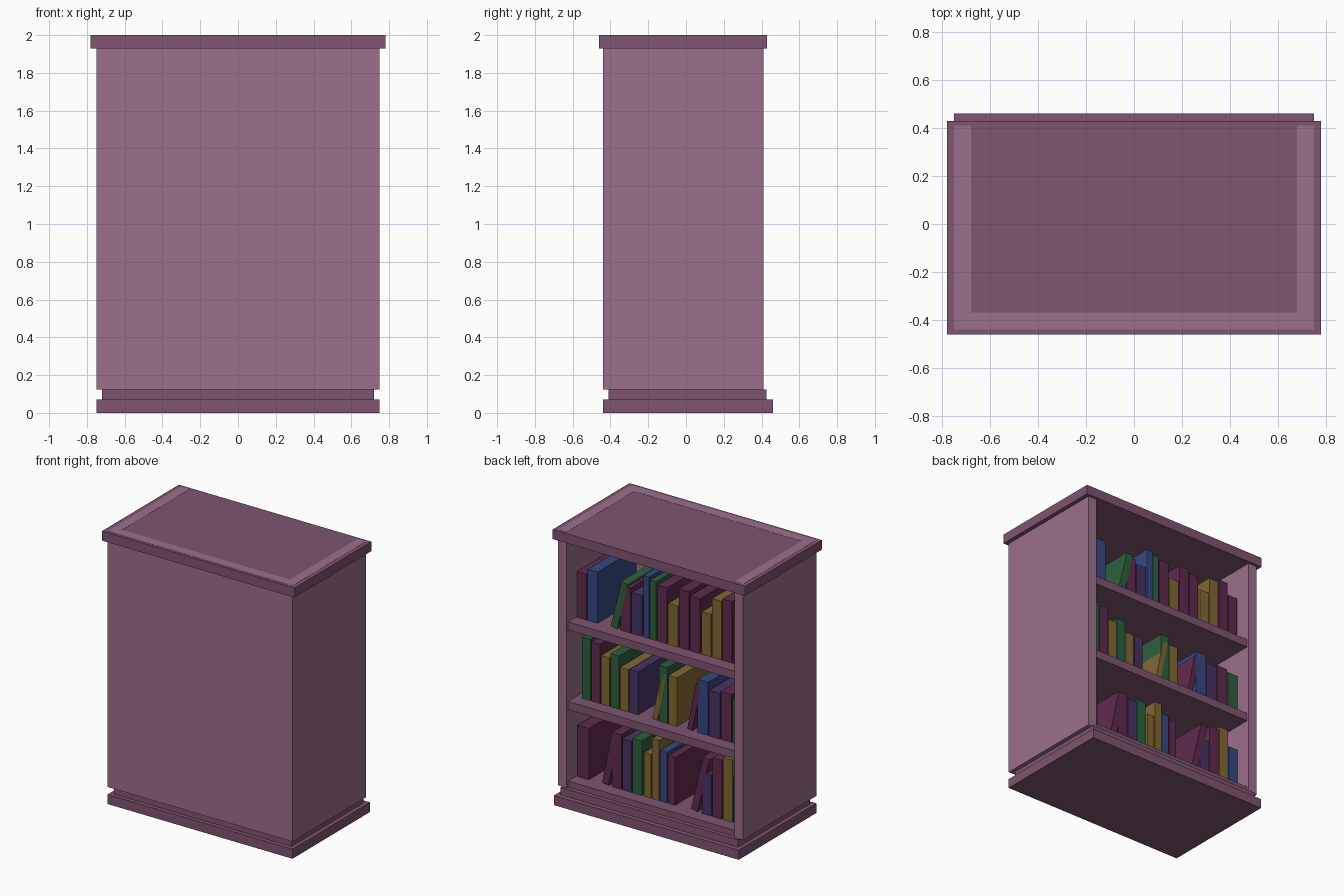
import bpy, bmesh
from mathutils import Matrix, Vector

if "Cube" in bpy.data.objects:
    bpy.data.objects.remove(bpy.data.objects["Cube"])


def material(name, rgb):
    m = bpy.data.materials.new(name)
    m.diffuse_color = (*rgb, 1)
    m.use_nodes = True
    m.node_tree.nodes["Principled BSDF"].inputs["Base Color"].default_value = m.diffuse_color
    return m


MATS = {
    "body": material("light_wood", (0.33, 0.16, 0.26)),
    "trim": material("dark_wood", (0.21, 0.09, 0.16)),
    "m": material("maroon_cover", (0.115, 0.024, 0.076)),
    "b": material("blue_cover", (0.037, 0.065, 0.22)),
    "g": material("green_cover", (0.026, 0.115, 0.048)),
    "y": material("yellow_cover", (0.22, 0.14, 0.032)),
    "p": material("purple_cover", (0.065, 0.032, 0.127)),
}


def box(name, lo, hi, mat, lean=0.0):
    """Box between two corners; lean tips it toward -x about its lower -x edge."""
    lo, hi = Vector(lo), Vector(hi)
    size, mid = hi - lo, (lo + hi) / 2
    pivot = Vector((lo.x, mid.y, lo.z))
    bm = bmesh.new()
    bmesh.ops.create_cube(bm, size=1)
    bm.transform(Matrix.Translation(mid - pivot) @ Matrix.Diagonal((*size, 1)))
    mesh = bpy.data.meshes.new(name)
    bm.to_mesh(mesh)
    bm.free()
    mesh.materials.append(MATS[mat])
    ob = bpy.data.objects.new(name, mesh)
    ob.location = pivot
    ob.rotation_euler.y = -lean
    bpy.context.collection.objects.link(ob)


# Stepped base and overhanging top
box("base", (-0.75, -0.44, 0), (0.75, 0.46, 0.07), "trim")
box("plinth", (-0.72, -0.41, 0.07), (0.72, 0.425, 0.125), "trim")
box("top_board", (-0.78, -0.46, 1.93), (0.78, 0.43, 2.0), "trim")

# Side walls and closed panel; their ends show flush in the top board
for side, x in (("left", -0.75), ("right", 0.68)):
    box(side + "_wall", (x, -0.44, 0.125), (x + 0.07, 0.41, 2.001), "body")
box("closed_panel", (-0.68, -0.44, 0.125), (0.68, -0.37, 2.001), "body")

# Evenly spaced shelves
SHELF_TOPS = [0.17 + 0.583 * i for i in range(3)]
for i, z in enumerate(SHELF_TOPS):
    box(f"shelf_{i + 1}", (-0.68, -0.37, z - 0.06), (0.68, 0.395, z), "trim")


def book_run(shelf, start, end, colours, heights, lean=0.0):
    """Row of equally thick books from start down to end along x."""
    z = SHELF_TOPS[shelf]
    step = (start - end) / len(colours)
    for i, (colour, h) in enumerate(zip(colours, heights)):
        x = start - step * i
        box("book", (x - step + 0.008, -0.15, z), (x, 0.30, z + h), colour, lean)


# Books on the bottom shelf
book_run(0, 0.67, 0.57, "m", [0.375])
book_run(0, 0.47, 0.41, "m", [0.38], 0.2)
book_run(0, 0.39, 0.14, "mpg", [0.40, 0.375, 0.40])
book_run(0, 0.13, -0.13, "yybm", [0.32, 0.44, 0.37, 0.35])
book_run(0, -0.25, -0.31, "m", [0.42], 0.24)
book_run(0, -0.34, -0.68, "pmyb", [0.30, 0.43, 0.455, 0.33])

# Books on the middle shelf
book_run(1, 0.633, 0.17, "gmygyp", [0.45, 0.435, 0.355, 0.39, 0.31, 0.315])
book_run(1, 0.063, 0.015, "y", [0.36], 0.2)
book_run(1, 0.01, -0.145, "gy", [0.41, 0.355])
book_run(1, -0.22, -0.268, "m", [0.35], 0.2)
book_run(1, -0.304, -0.68, "bpmg", [0.39, 0.335, 0.35, 0.33])

# Books on the top shelf
book_run(2, 0.674, 0.50, "mb", [0.335, 0.375])
book_run(2, 0.40, 0.34, "g", [0.36], 0.24)
book_run(2, 0.32, 0.14, "mp", [0.33, 0.30])
book_run(2, 0.136, 0.025, "bg", [0.45, 0.43])
book_run(2, 0.022, -0.33, "mymm", [0.41, 0.30, 0.43, 0.40])
book_run(2, -0.337, -0.675, "yymm", [0.31, 0.43, 0.45, 0.36])
